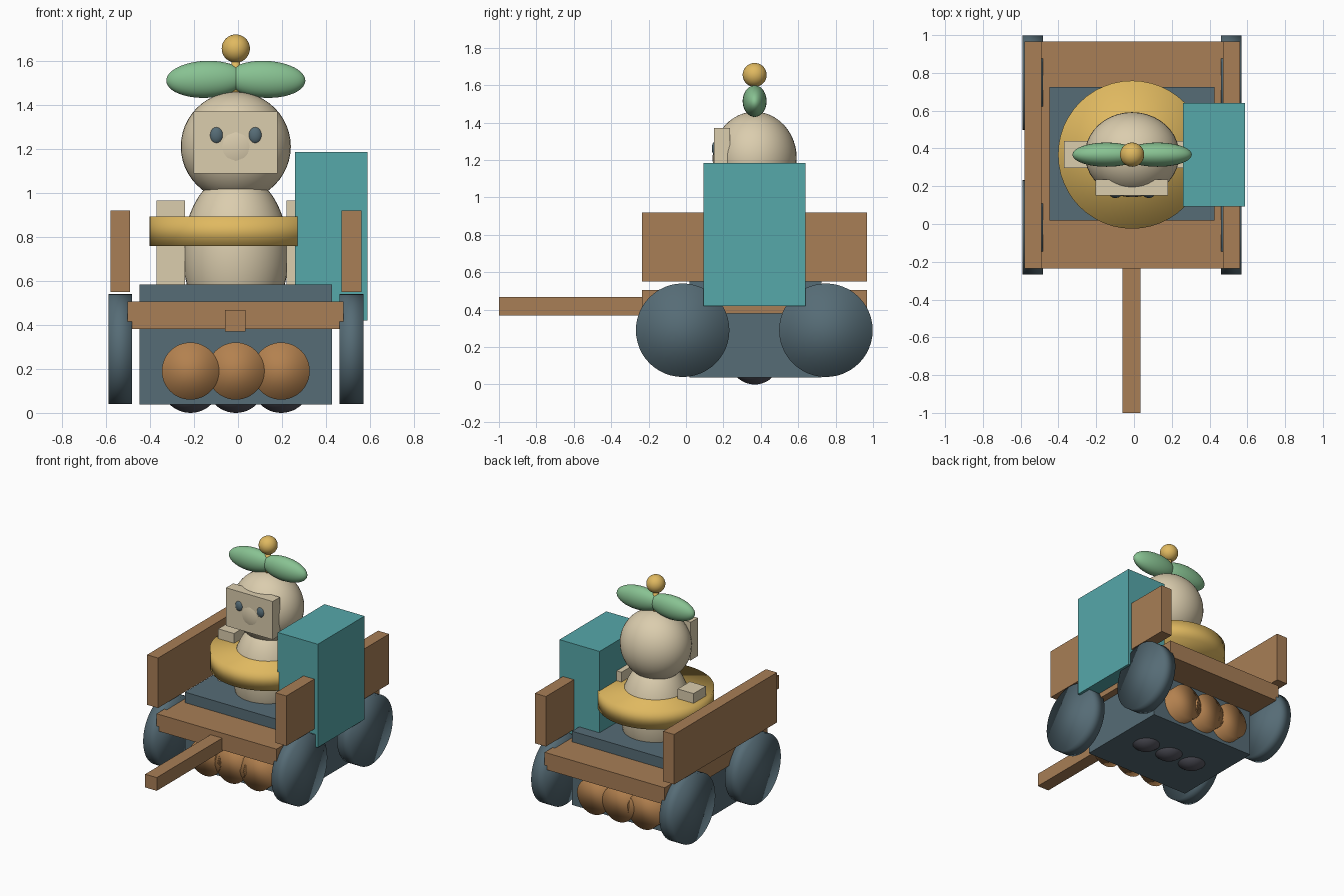
import bpy
from math import pi

if "Cube" in bpy.data.objects:
    bpy.data.objects.remove(bpy.data.objects["Cube"])

CX, CY = -0.01, 0.367   # centre line of the wagon and its rider


def paint(name, hex_code):
    rgb = [int(hex_code[i:i + 2], 16) / 255 for i in (0, 2, 4)]
    lin = [c / 12.92 if c <= 0.04045 else ((c + 0.055) / 1.055) ** 2.4 for c in rgb]
    m = bpy.data.materials.new(name)
    m.diffuse_color = (*lin, 1)
    m.use_nodes = True
    m.node_tree.nodes["Principled BSDF"].inputs["Base Color"].default_value = m.diffuse_color
    return m


WOOD = paint("wood", "A87E56")
SLATE = paint("slate", "566C76")
GOLD = paint("gold", "E0B960")
CREAM = paint("cream", "DBCDAE")
TEAL = paint("teal", "56A8AA")
GREEN = paint("green", "88C292")
COPPER = paint("copper", "B3814F")
COAL = paint("coal", "55555F")


def finish(name, mat, smooth):
    ob = bpy.context.object
    ob.name = name
    ob.data.materials.append(mat)
    if smooth:
        bpy.ops.object.shade_smooth()
    return ob


def box(name, mat, x, y, z):
    """Box from (low, high) pairs on each axis."""
    loc = [(a + b) / 2 for a, b in (x, y, z)]
    bpy.ops.mesh.primitive_cube_add(size=1, location=loc)
    ob = finish(name, mat, False)
    ob.scale = [b - a for a, b in (x, y, z)]
    return ob


def ball(name, mat, loc, radii):
    bpy.ops.mesh.primitive_uv_sphere_add(segments=40, ring_count=24, radius=1, location=loc)
    ob = finish(name, mat, True)
    ob.scale = radii
    return ob


def drum(name, mat, loc, radius, depth, rot=(0, 0, 0)):
    bpy.ops.mesh.primitive_cylinder_add(vertices=48, radius=radius, depth=depth,
                                        location=loc, rotation=rot)
    return finish(name, mat, True)


# wagon bed, pull handle and lower tub
box("wagon_bed", WOOD, (-0.502, 0.48), (-0.235, 0.967), (0.38, 0.505))
box("pull_handle", WOOD, (-0.06, 0.035), (-1.0, -0.225), (0.37, 0.468))
box("lower_tub", SLATE, (-0.448, 0.426), (0.018, 0.725), (0.038, 0.583))

# side boards and wheels
for side, s in (("left", -1), ("right", 1)):
    bx = CX + s * 0.525
    box(side + "_side_board", WOOD, (bx - 0.045, bx + 0.045), (-0.235, 0.967), (0.55, 0.92))
    for end, y in (("front", -0.018), ("back", 0.748)):
        drum(f"{end}_{side}_wheel", SLATE, (bx, y, 0.29), 0.25, 0.108, (0, pi / 2, 0))

# logs running through the tub, lumps poking out below
for i in (-1, 0, 1):
    x = CX + i * 0.206
    drum(f"log_{i + 2}", COPPER, (x, CY, 0.19), 0.13, 0.88, (pi / 2, 0, 0))
    ball(f"bottom_lump_{i + 2}", COAL, (x, CY, 0.135), (0.135, 0.135, 0.135))

# rider body, waist ring and arms
ball("body", CREAM, (CX, CY, 0.72), (0.24, 0.24, 0.37))
drum("waist_ring", GOLD, (CX, CY, 0.825), 0.392, 0.136)
for side, s in (("left", -1), ("right", 1)):
    ax = CX + s * 0.295
    box(side + "_arm", CREAM, (ax - 0.065, ax + 0.065), (0.297, 0.44), (0.565, 0.965))

# head, face plate and eyes
ball("head", CREAM, (CX, CY, 1.21), (0.25, 0.225, 0.248))
box("face_plate", CREAM, (-0.203, 0.179), (0.15, 0.235), (1.088, 1.37))
for side, s in (("left", -1), ("right", 1)):
    ball(side + "_eye", SLATE, (CX + s * 0.088, 0.16, 1.262), (0.032, 0.022, 0.04))

# leaf propeller with stem and knob
for side, s in (("left", -1), ("right", 1)):
    leaf = ball(side + "_leaf", GREEN, (CX + s * 0.135, CY, 1.515), (0.181, 0.064, 0.084))
    leaf.rotation_euler = (0, s * 0.04, 0)
drum("stem", GOLD, (CX, CY, 1.52), 0.02, 0.2)
ball("knob", GOLD, (CX, CY, 1.655), (0.064, 0.064, 0.064))

# tall crate hung on the right side
box("side_crate", TEAL, (0.26, 0.588), (0.093, 0.64), (0.42, 1.185))
